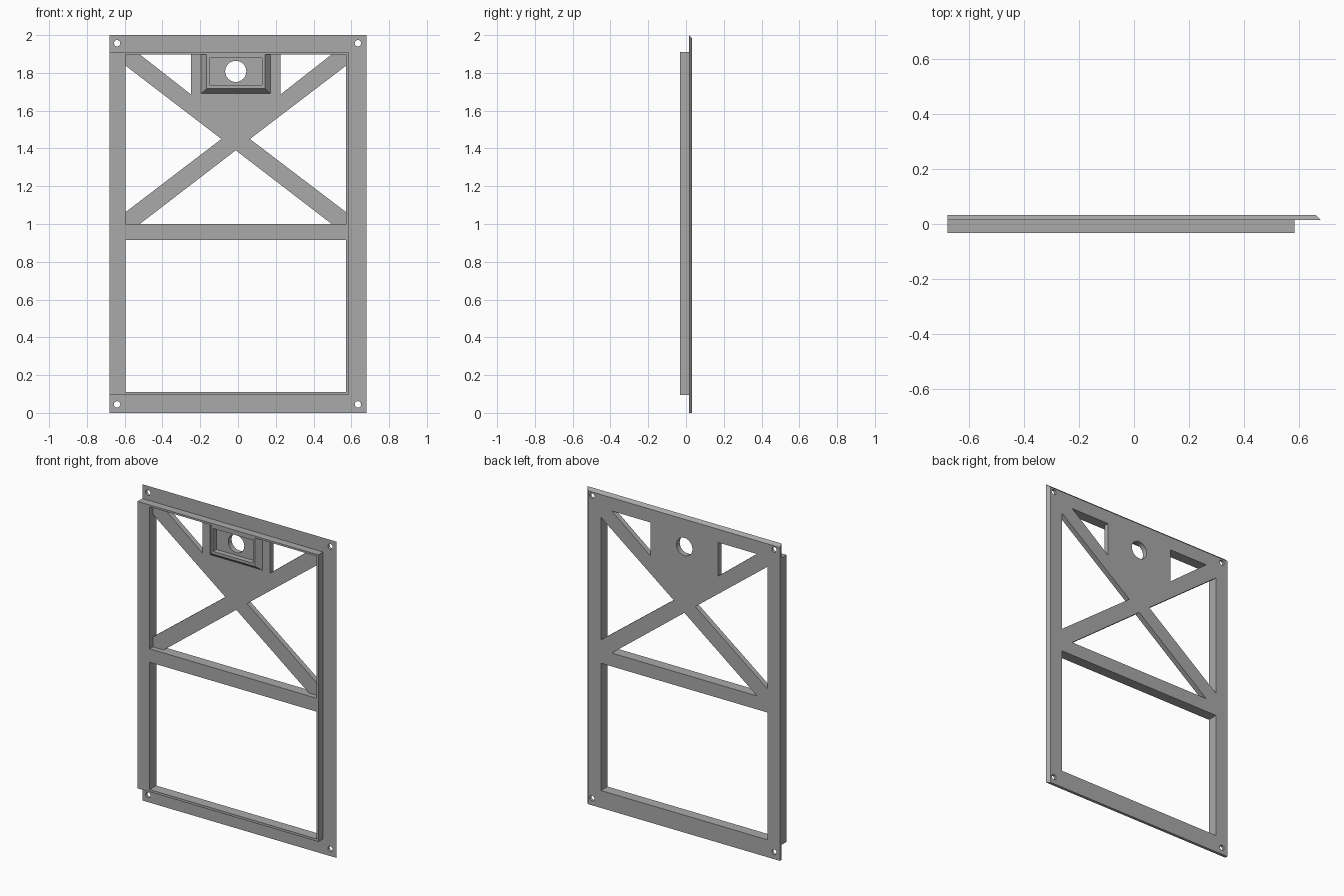
import bpy, bmesh, math

cube = bpy.data.objects.get("Cube")
if cube:
    bpy.data.objects.remove(cube)

grey = bpy.data.materials.new("plain grey")
grey.use_nodes = True
colour = (0.40, 0.40, 0.40, 1)
grey.diffuse_color = colour
grey.node_tree.nodes["Principled BSDF"].inputs["Base Color"].default_value = colour


def rect(x0, x1, z0, z1):
    return [(x0, z0), (x1, z0), (x1, z1), (x0, z1)]


def circle(cx, cz, r, n=32):
    return [(cx + r * math.cos(2 * math.pi * i / n),
             cz + r * math.sin(2 * math.pi * i / n)) for i in range(n)]


def layer(name, loops, front, back, shape=None):
    """Slab cut from an outline and its holes, between two depths."""
    curve = bpy.data.curves.new(name + "_outline", 'CURVE')
    curve.dimensions = '2D'
    curve.fill_mode = 'BOTH'
    curve.extrude = (back - front) / 2
    for loop in loops:
        s = curve.splines.new('POLY')
        s.points.add(len(loop) - 1)
        for p, (x, z) in zip(s.points, loop):
            p.co = (x, z, 0, 1)
        s.use_cyclic_u = True
    temp = bpy.data.objects.new(name + "_outline", curve)
    bpy.context.collection.objects.link(temp)
    deps = bpy.context.evaluated_depsgraph_get()
    mesh = bpy.data.meshes.new_from_object(temp.evaluated_get(deps))
    bpy.data.objects.remove(temp)
    bpy.data.curves.remove(curve)

    # Stand the slab upright, weld it and apply any edge slopes
    bm = bmesh.new()
    bm.from_mesh(mesh)
    mid = (front + back) / 2
    for v in bm.verts:
        x, z, d = v.co
        v.co = (x, mid - d, z)
    bmesh.ops.remove_doubles(bm, verts=bm.verts, dist=0.0002)
    if shape:
        for v in bm.verts:
            shape(v.co, v.co.y < mid)
    bmesh.ops.recalc_face_normals(bm, faces=bm.faces)
    bm.to_mesh(mesh)
    bm.free()
    mesh.name = name
    mesh.materials.clear()
    mesh.materials.append(grey)
    ob = bpy.data.objects.new(name, mesh)
    bpy.context.collection.objects.link(ob)
    bpy.ops.object.select_all(action='DESELECT')
    ob.select_set(True)
    bpy.context.view_layer.objects.active = ob
    bpy.ops.object.shade_smooth_by_angle(angle=math.radians(30))
    return ob


# Openings shared by the layers
L, R, MID = -0.595, 0.572, -0.012
lower = rect(L, R, 0.11, 0.915)
upper = rect(L, R, 1.0, 1.898)
brace_gaps = [
    [(L, 1.063), (-0.088, 1.45), (L, 1.838)],
    [(R, 1.063), (0.063, 1.45), (R, 1.838)],
    [(-0.52, 1.0), (0.496, 1.0), (MID, 1.39)],
    [(-0.52, 1.898), (-0.248, 1.685), (-0.248, 1.898)],
    [(0.496, 1.898), (0.224, 1.685), (0.224, 1.898)],
]
port = circle(MID, 1.808, 0.056)
screws = [circle(x, z, 0.017, 20) for x in (-0.64, 0.635) for z in (0.045, 1.957)]
rim = rect(-0.68, 0.585, 0.095, 1.91)


def bevel_plate(co, is_front):
    if not is_front:
        co.x = min(co.x, 0.662)
        co.z = min(co.z, 1.982)


def taper_boss(co, is_front):
    if is_front:
        co.x = max(-0.166, min(co.x, 0.142))
        co.z = max(co.z, 1.717)


# Back plate, brace web, front rim, and sloped boss around the port
layer("back_plate", [rect(-0.68, 0.68, 0, 2), lower, port] + brace_gaps + screws,
      0.015, 0.033, bevel_plate)
layer("brace_web", [rim, lower, port] + brace_gaps, 0.0, 0.015)
layer("front_rim", [rim, lower, upper], -0.033, 0.0)
layer("port_boss", [rect(-0.195, 0.171, 1.69, 1.898), rect(-0.152, 0.128, 1.735, 1.88)],
      -0.033, 0.0, taper_boss)
